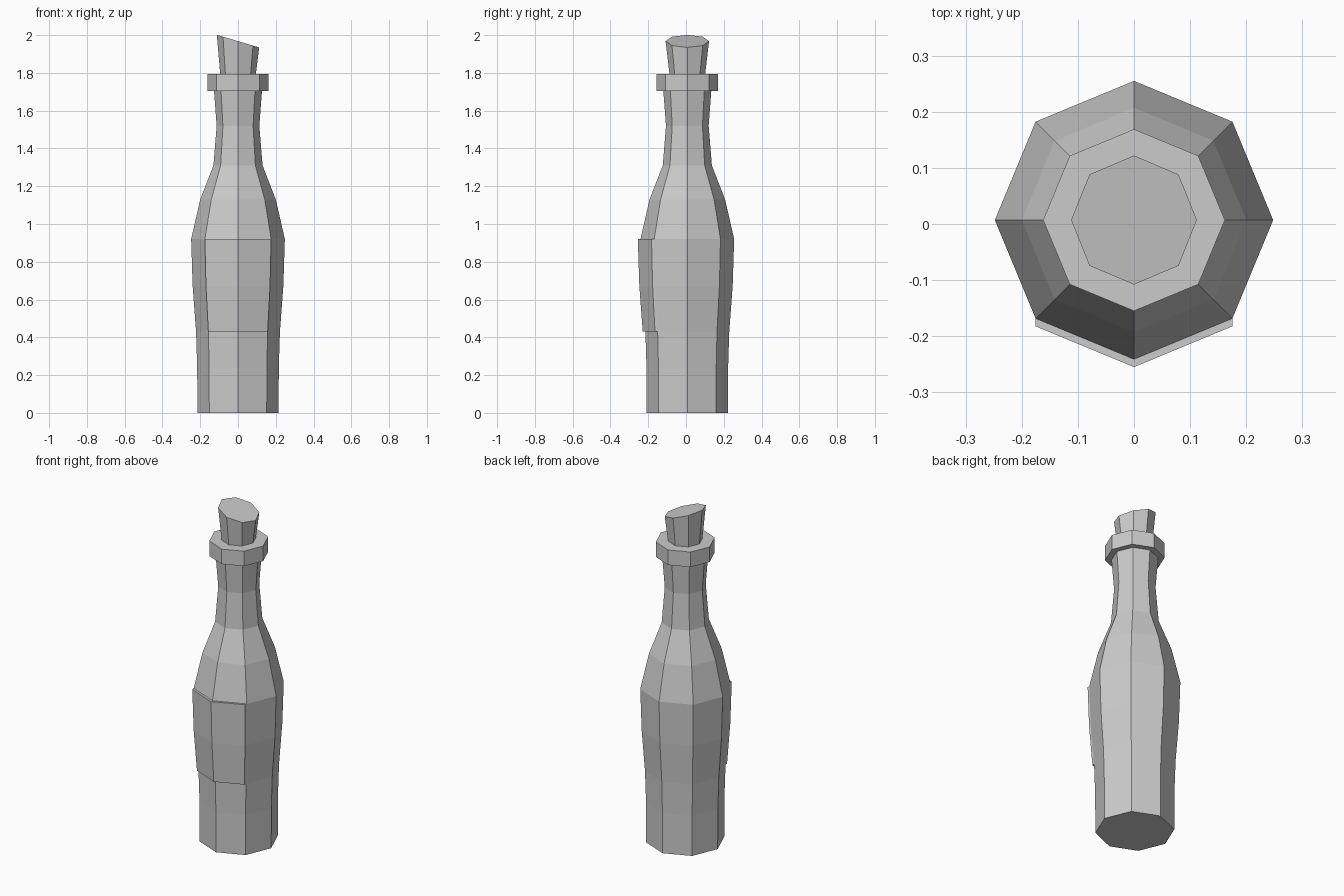
import bpy, bmesh, math

if "Cube" in bpy.data.objects:
    bpy.data.objects.remove(bpy.data.objects["Cube"])

CY = 0.007   # bottle axis sits slightly behind centre
SIDES = 8


def ring(r, z, steps=range(SIDES), dy=0.0):
    return [(r * math.cos(math.tau * i / SIDES),
             CY + dy + r * math.sin(math.tau * i / SIDES), z) for i in steps]


def loft(name, rings):
    """Closed solid made by bridging equal-sized rings and capping both ends."""
    bm = bmesh.new()
    loops = [[bm.verts.new(p) for p in r] for r in rings]
    n = len(loops[0])
    for a, b in zip(loops, loops[1:]):
        for i in range(n):
            j = (i + 1) % n
            bm.faces.new((a[i], a[j], b[j], b[i]))
    bm.faces.new(loops[0][::-1])
    bm.faces.new(loops[-1])
    bmesh.ops.recalc_face_normals(bm, faces=bm.faces)
    mesh = bpy.data.meshes.new(name)
    bm.to_mesh(mesh)
    bm.free()
    obj = bpy.data.objects.new(name, mesh)
    bpy.context.collection.objects.link(obj)
    return obj


# Glass bottle: base, swelling body, shoulder, neck and collar
profile = [(0.215, 0), (0.216, 0.24), (0.222, 0.43), (0.24, 0.67), (0.248, 0.92),
           (0.2, 1.13), (0.13, 1.31), (0.113, 1.52), (0.127, 1.705),
           (0.162, 1.705), (0.162, 1.795)]
loft("bottle", [ring(r, z) for r, z in profile])

# Cork: flares upward, with a slanted top
cork_top = [(x * 0.975, y, 1.968 - 0.29 * x) for x, y, z in ring(0.115, 0)]
loft("cork", [ring(0.094, 1.79), cork_top])

# Label: raised panel over the two front facets
front = (5, 6, 7)
loft("label", [ring(r, z, front, -0.014) + ring(r, z, front[::-1], 0.002)
               for r, z in profile[2:5]])
